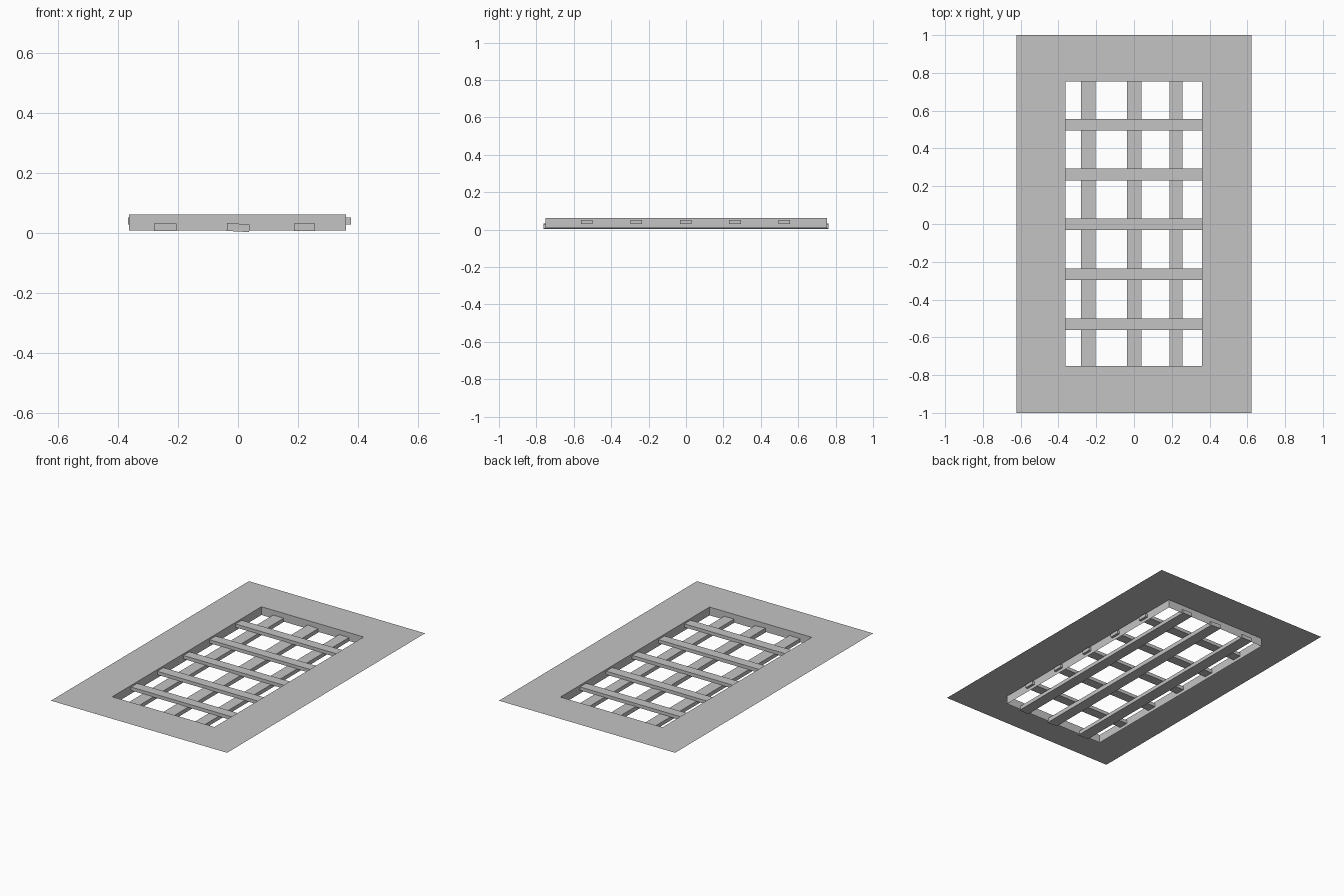
import bpy
import bmesh
import math

cube = bpy.data.objects.get("Cube")
if cube:
    bpy.data.objects.remove(cube, do_unlink=True)

grey = bpy.data.materials.new("plain_grey")
grey.use_nodes = True
colour = (0.55, 0.55, 0.55, 1)
grey.diffuse_color = colour
grey.node_tree.nodes["Principled BSDF"].inputs["Base Color"].default_value = colour


def add_object(name, bm):
    mesh = bpy.data.meshes.new(name)
    bm.to_mesh(mesh)
    bm.free()
    mesh.materials.append(grey)
    obj = bpy.data.objects.new(name, mesh)
    bpy.context.collection.objects.link(obj)
    return obj


def add_bar(name, low, high, tilt=0):
    bm = bmesh.new()
    bmesh.ops.create_cube(bm, size=1)
    bmesh.ops.scale(bm, vec=[b - a for a, b in zip(low, high)], verts=bm.verts)
    obj = add_object(name, bm)
    obj.location = [(a + b) / 2 for a, b in zip(low, high)]
    obj.rotation_euler.y = math.radians(tilt)


def ring(bm, x0, x1, y0, y1, z):
    return [bm.verts.new(p) for p in ((x0, y0, z), (x1, y0, z), (x1, y1, z), (x0, y1, z))]


# Thin flat surround whose opening folds down into a shallow sheet wall
bm = bmesh.new()
rings = [ring(bm, -0.623, 0.623, -1, 1, 0.062),
         ring(bm, -0.363, 0.36, -0.752, 0.755, 0.062),
         ring(bm, -0.363, 0.36, -0.752, 0.755, 0.009)]
for a, b in zip(rings, rings[1:]):
    for i in range(4):
        j = (i + 1) % 4
        bm.faces.new((a[i], a[j], b[j], b[i]))
add_object("surround_frame", bm)

# Long bars beneath, ends poking through the end walls
for name, x0, x1, bottom, tilt in (("left_long_bar", 0.187, 0.257, 0.007, 0),
                                   ("middle_long_bar", -0.037, 0.038, 0.005, 3),
                                   ("right_long_bar", -0.28, -0.205, 0.007, 0)):
    add_bar(name, (x0, -0.763, bottom), (x1, 0.763, 0.031), tilt)

# Cross bars resting on the long bars
for i in range(5):
    y = -0.53 + i * 0.264
    add_bar(f"cross_bar_{i + 1}", (-0.366, y - 0.031, 0.029), (0.376, y + 0.031, 0.051))
